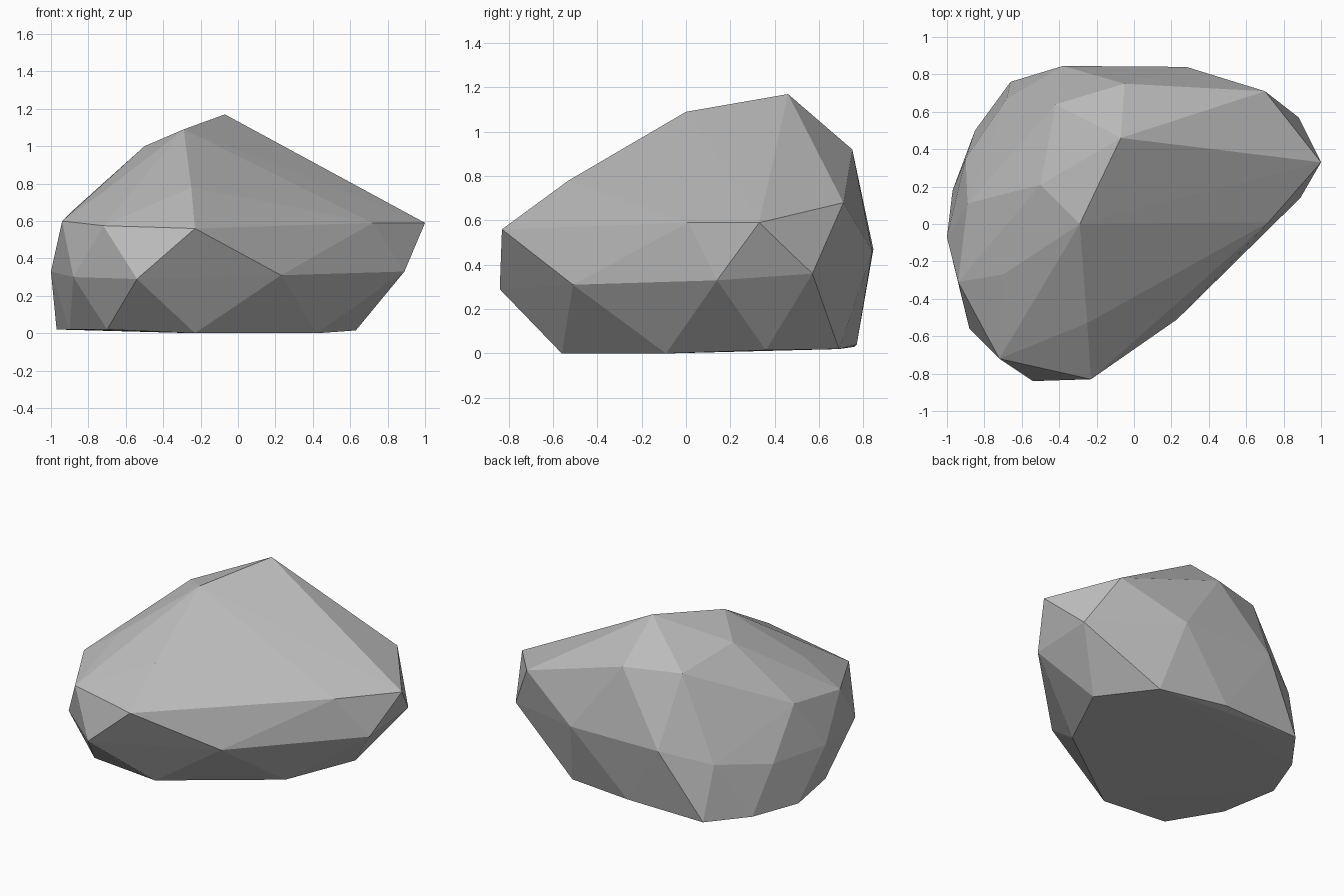
import bpy
import bmesh

default_cube = bpy.data.objects.get("Cube")
if default_cube:
    bpy.data.objects.remove(default_cube, do_unlink=True)


def flat_material(name, colour):
    material = bpy.data.materials.new(name)
    material.use_nodes = True
    material.diffuse_color = colour
    shader = next(n for n in material.node_tree.nodes if n.type == "BSDF_PRINCIPLED")
    shader.inputs["Base Color"].default_value = colour
    shader.inputs["Roughness"].default_value = 0.9
    return material


def faceted_hull(name, rings, material):
    """Wrap the corner rings in one flat-shaded convex skin."""
    bm = bmesh.new()
    for ring in rings:
        for corner in ring:
            bm.verts.new(corner)
    result = bmesh.ops.convex_hull(bm, input=bm.verts[:])
    spare = {v for key in ("geom_interior", "geom_unused")
             for v in result[key] if isinstance(v, bmesh.types.BMVert)}
    bmesh.ops.delete(bm, geom=list(spare), context="VERTS")
    bmesh.ops.recalc_face_normals(bm, faces=bm.faces[:])
    for face in bm.faces:
        face.smooth = False
    mesh = bpy.data.meshes.new(name)
    bm.to_mesh(mesh)
    bm.free()
    mesh.materials.append(material)
    rock = bpy.data.objects.new(name, mesh)
    bpy.context.collection.objects.link(rock)
    return rock


# Ground contact outline, counter-clockwise from the front
base_ring = [
    (-.23, -.56, 0), (.42, -.09, 0), (.63, .36, .015), (.37, .69, .02),
    (-.1, .77, .04), (-.66, .76, .03), (-.85, .5, .02), (-.97, .18, .02),
    (-.9, -.21, .02), (-.7, -.54, .02),
]

# Widest band of corners around the sides
waist_ring = [
    (-.54, -.84, .29), (.23, -.51, .31), (.89, .14, .33), (.88, .57, .36),
    (.28, .84, .46), (-.38, .845, .47), (-.68, .67, .39), (-.9, .35, .335),
    (-1, -.07, .33), (-.88, -.56, .3),
]

# Shoulder corners where the sides lean inwards
shoulder_ring = [
    (-.23, -.83, .56), (.72, .01, .59), (1, .33, .59), (.7, .71, .68),
    (-.68, .41, .69), (-.89, .11, .65), (-.94, -.31, .6), (-.72, -.72, .575),
]

# Crown with the off-centre ridge and peak
crown = [
    (-.25, -.53, .78), (.64, .37, .78), (-.05, .75, .92), (-.42, .64, .93),
    (-.5, .21, 1), (-.7, -.27, .77), (-.29, 0, 1.09), (-.07, .46, 1.17),
]

stone_grey = flat_material("stone grey", (.5, .5, .5, 1))
faceted_hull("boulder", [base_ring, waist_ring, shoulder_ring, crown], stone_grey)
